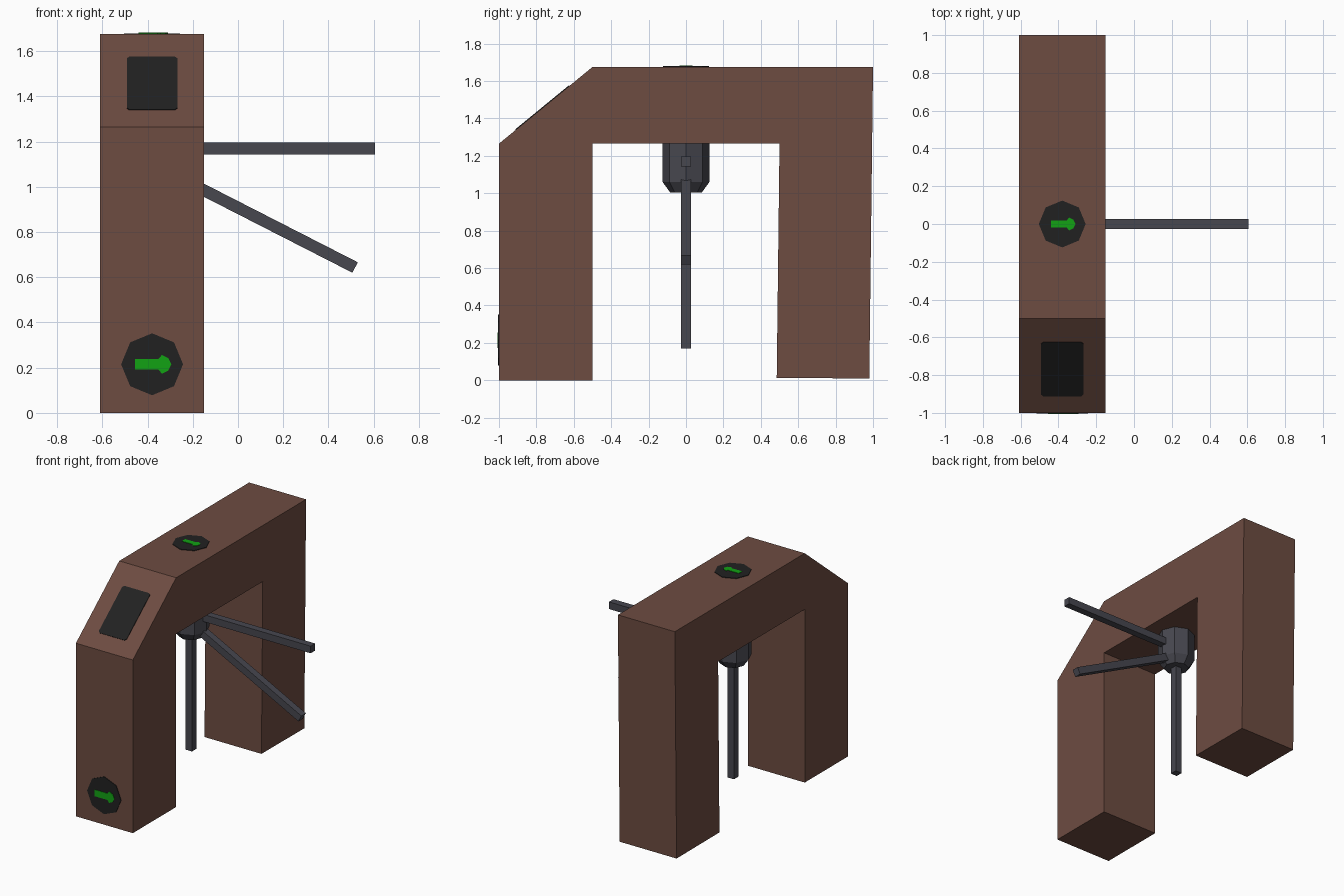
import bpy, bmesh, math
from mathutils import Matrix, Vector

if "Cube" in bpy.data.objects:
    bpy.data.objects.remove(bpy.data.objects["Cube"])


def material(name, r, g, b):
    m = bpy.data.materials.new(name)
    m.diffuse_color = (r, g, b, 1)
    m.use_nodes = True
    m.node_tree.nodes["Principled BSDF"].inputs["Base Color"].default_value = m.diffuse_color
    return m


BROWN = material("brown", 0.153, 0.072, 0.053)
STEEL = material("dark steel", 0.063, 0.063, 0.078)
BLACK = material("black", 0.0152, 0.0152, 0.0152)
GREEN = material("green", 0.006, 0.36, 0.007)


def prism(name, outline, depth, frame, mat):
    """Extrude a 2D outline along the frame's local z."""
    bm = bmesh.new()
    face = bm.faces.new([bm.verts.new((u, v, 0)) for u, v in outline])
    new = bmesh.ops.extrude_face_region(bm, geom=[face])["geom"]
    bmesh.ops.translate(bm, vec=(0, 0, depth),
                        verts=[g for g in new if isinstance(g, bmesh.types.BMVert)])
    bmesh.ops.transform(bm, matrix=frame, verts=bm.verts)
    bmesh.ops.recalc_face_normals(bm, faces=bm.faces)
    return finish(name, bm, mat)


def finish(name, bm, mat):
    mesh = bpy.data.meshes.new(name)
    bm.to_mesh(mesh)
    bm.free()
    mesh.materials.append(mat)
    obj = bpy.data.objects.new(name, mesh)
    bpy.context.collection.objects.link(obj)
    return obj


def frame(origin, u, v):
    u, v = Vector(u).normalized(), Vector(v).normalized()
    m = Matrix((u, v, u.cross(v))).transposed().to_4x4()
    m.translation = origin
    return m


def octagon(r):
    return [(r * math.cos(i * math.pi / 4), r * math.sin(i * math.pi / 4)) for i in range(8)]


def arrow(s):
    half = [(-0.5, 0.15), (0.15, 0.15), (0.24, 0.26), (0.42, 0.17), (0.5, 0)]
    pts = half + [(x, -y) for x, y in reversed(half[:-1])]
    return [(x * s, y * s) for x, y in pts]


# Gate body: side profile extruded along x
CX = -0.38
body = [(-1, 0), (-0.5, 0), (-0.5, 1.265), (0.5, 1.265), (0.485, 0.012),
        (0.98, 0.01), (1, 1.675), (-0.5, 1.675), (-1, 1.265)]
prism("gate_body", body, 0.46, frame((-0.61, 0, 0), (0, 1, 0), (0, 0, 1)), BROWN)

# Hub: octagonal drum with a tapered underside
bm = bmesh.new()
rings = [[bm.verts.new((CX + x, y, z)) for x, y in octagon(r)]
         for r, z in ((0.125, 1.265), (0.125, 1.06), (0.085, 1.005))]
for a, b in zip(rings, rings[1:]):
    for i in range(8):
        bm.faces.new((a[i], a[i - 1], b[i - 1], b[i]))
bm.faces.new(rings[0])
bm.faces.new(rings[-1])
bmesh.ops.recalc_face_normals(bm, faces=bm.faces)
finish("hub", bm, STEEL)

# Three barrier arms, all in the plane y = 0
square = [(-0.026, -0.026), (0.026, -0.026), (0.026, 0.026), (-0.026, 0.026)]
arms = [("upper_arm", (-0.3, 1.17), (0.605, 1.17)),
        ("slanted_arm", (-0.29, 1.056), (0.518, 0.643)),
        ("hanging_arm", (CX, 1.03), (CX, 0.17))]
for name, (x0, z0), (x1, z1) in arms:
    start, d = Vector((x0, 0, z0)), Vector((x1 - x0, 0, z1 - z0))
    u = Vector((0, 1, 0))
    prism(name, square, d.length, frame(start, u, d.cross(u)), STEEL)

# Direction signs: black octagon plate with a green arrow
for name, pos, up, r, s in (("front_sign", (CX, -1, 0.215), (0, 0, 1), 0.137, 0.16),
                            ("top_sign", (CX, 0, 1.675), (0, 1, 0), 0.124, 0.13)):
    f = frame(pos, (1, 0, 0), up)
    prism(name + "_plate", octagon(r), 0.004, f, BLACK)
    prism(name + "_arrow", arrow(s), 0.003, f @ Matrix.Translation((0.005, 0, 0.004)), GREEN)

# Reader screen with clipped corners on the sloped face
w, h, c = 0.112, 0.185, 0.012
screen = [(-w + c, -h), (w - c, -h), (w, -h + c), (w, h - c),
          (w - c, h), (-w + c, h), (-w, h - c), (-w, -h + c)]
prism("screen", screen, 0.004,
      frame((CX, -0.767, 1.265 + 0.233 * 0.82), (1, 0, 0), (0, 0.5, 0.41)), BLACK)
